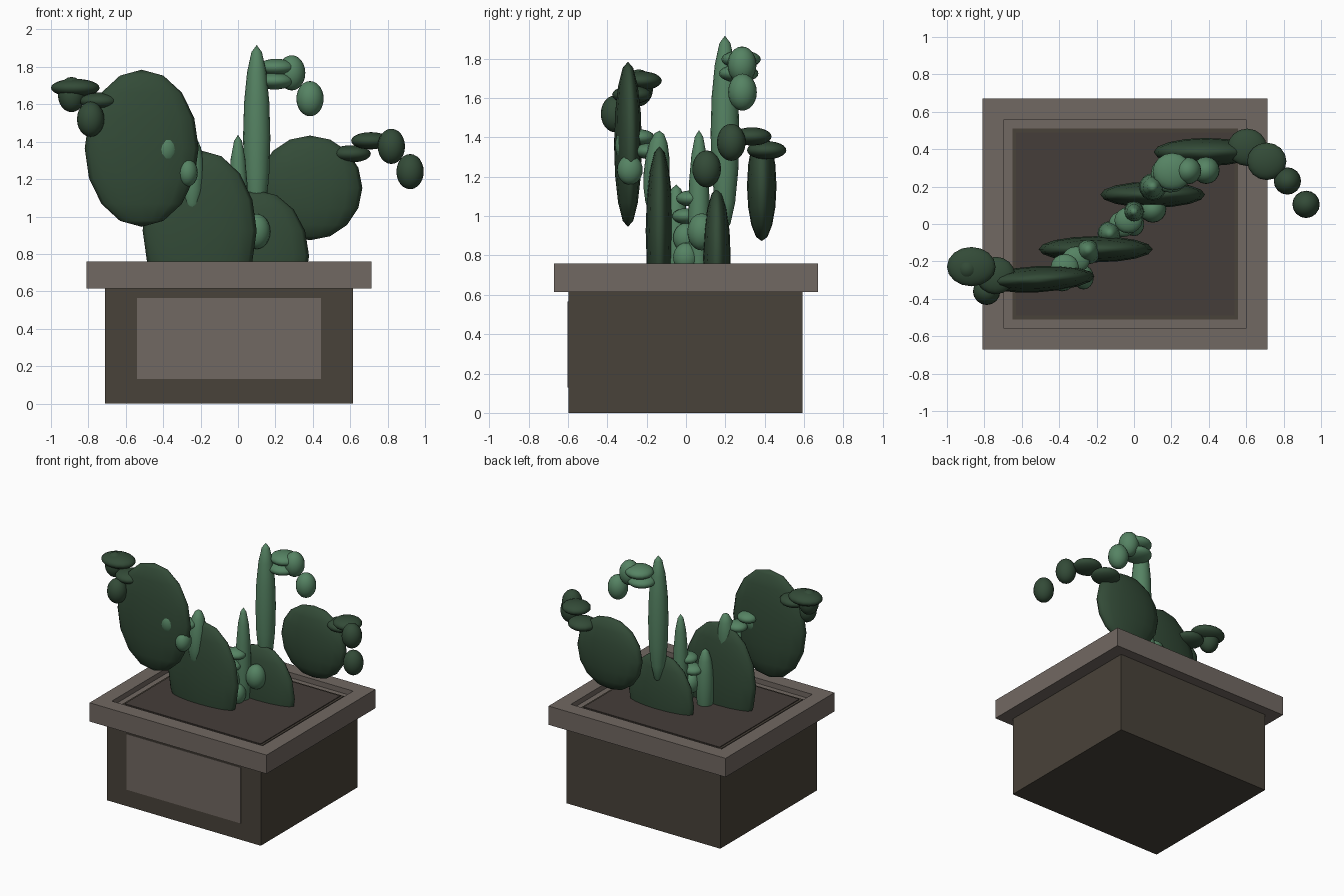
import bpy, bmesh
from math import radians

if "Cube" in bpy.data.objects:
    bpy.data.objects.remove(bpy.data.objects["Cube"], do_unlink=True)


def material(name, srgb):
    lin = [(c / 255) ** 2.2 for c in srgb] + [1]
    m = bpy.data.materials.new(name)
    m.use_nodes = True
    m.diffuse_color = lin
    m.node_tree.nodes["Principled BSDF"].inputs["Base Color"].default_value = lin
    return m


DARK_STONE = material("dark stone", (74, 68, 60))
LIGHT_STONE = material("light stone", (113, 104, 98))
SOIL = material("soil", (71, 64, 60))
DARK_GREEN = material("dark green", (54, 76, 58))
LIGHT_GREEN = material("light green", (86, 130, 99))


def add_object(name, bm, mat):
    mesh = bpy.data.meshes.new(name)
    bm.to_mesh(mesh)
    bm.free()
    mesh.materials.append(mat)
    ob = bpy.data.objects.new(name, mesh)
    bpy.context.collection.objects.link(ob)
    return ob


def box(name, x, y, z, mat, wall=0, depth=0):
    """Box from ranges; wall and depth sink a recess into the top face."""
    bm = bmesh.new()
    bmesh.ops.create_cube(bm, size=1)
    for v in bm.verts:
        for i, (lo, hi) in enumerate((x, y, z)):
            v.co[i] = lo if v.co[i] < 0 else hi
    if wall:
        bm.normal_update()
        top = max(bm.faces, key=lambda f: f.calc_center_median().z)
        bmesh.ops.inset_region(bm, faces=[top], thickness=wall)
        inner = bmesh.ops.extrude_discrete_faces(bm, faces=[top])["faces"][0]
        bmesh.ops.translate(bm, verts=inner.verts, vec=(0, 0, -depth))
    return add_object(name, bm, mat)


def ellipsoid(name, centre, radii, mat, rings=8, tilt=0, yaw=0):
    bm = bmesh.new()
    bmesh.ops.create_uvsphere(bm, u_segments=16, v_segments=rings, radius=1)
    bmesh.ops.scale(bm, vec=radii, verts=bm.verts)
    for f in bm.faces:
        f.smooth = True
    ob = add_object(name, bm, mat)
    ob.location = centre
    ob.rotation_euler = (radians(tilt), 0, radians(yaw))
    return ob


# Pot: body, front panel, hollow rim and soil
box("pot_body", (-.71, .615), (-.598, .592), (0, .614), DARK_STONE)
box("front_panel", (-.54, .445), (-.603, -.597), (.13, .565), LIGHT_STONE)
box("pot_rim", (-.81, .715), (-.67, .67), (.614, .76), LIGHT_STONE, .16, .04)
box("soil_border", (-.65, .555), (-.51, .51), (.7, .726), DARK_STONE)
box("soil", (-.632, .538), (-.49, .49), (.7, .732), SOIL)

# Flat cactus pads
for name, centre, radii, yaw in (
    ("tall_pad", (-.515, -.295, 1.365), (.305, .07, .42), 3),
    ("front_pad", (-.205, -.135, .925), (.305, .07, .43), 0),
    ("low_pad", (.1, .157, .79), (.28, .07, .35), 0),
    ("back_pad", (.385, .385, 1.153), (.28, .075, .28), 0),
):
    ellipsoid(name, centre, radii, DARK_GREEN, yaw=yaw)

# Upright spikes
for name, centre, width, half_height, tilt in (
    ("tall_spike", (.1, .198, 1.42), .073, .497, 0),
    ("middle_spike", (0, .066, 1), .055, .437, 0),
    ("short_spike", (-.13, -.05, .87), .065, .29, 0),
    ("pad_spike", (-.245, -.15, 1.22), .065, .215, -4),
):
    ellipsoid(name, centre, (width, width, half_height), LIGHT_GREEN, tilt=tilt)

# Drooping arms made of flat discs and round buds
DISC, BUD = (.105, .1, .046), (.073, .073, .094)
SMALL_DISC, SMALL_BUD = (.075, .07, .04), (.055, .065, .075)
ARMS = {
    "right_arm": (DARK_GREEN, (
        (DISC, (.605, .41, 1.335)), (DISC, (.71, .335, 1.405)),
        (BUD, (.82, .23, 1.375)), (BUD, (.92, .105, 1.24)))),
    "left_arm": (DARK_GREEN, (
        (DISC, (-.74, -.275, 1.617)), ((.13, .105, .048), (-.87, -.228, 1.688)),
        (BUD, (-.89, -.24, 1.652)), (BUD, (-.788, -.36, 1.52)))),
    "tall_spike_arm": (LIGHT_GREEN, (
        (DISC, (.195, .268, 1.725)), (DISC, (.205, .28, 1.797)),
        (BUD, (.287, .285, 1.768)), (BUD, (.385, .287, 1.63)))),
    "middle_spike_arm": (LIGHT_GREEN, (
        (SMALL_DISC, (-.03, .02, 1.09)), (SMALL_DISC, (-.06, 0, 1)),
        (SMALL_BUD, (-.05, 0, .89)), (SMALL_BUD, (0, 0, .79)),
        (BUD, (.1, .08, .92)))),
    "pad_spike_arm": (LIGHT_GREEN, (
        (SMALL_DISC, (-.31, -.19, 1.33)), (SMALL_DISC, (-.37, -.23, 1.4)),
        (BUD, (-.385, -.287, 1.36)), (SMALL_BUD, (-.27, -.285, 1.235)))),
}
for arm, (mat, parts) in ARMS.items():
    for i, (radii, centre) in enumerate(parts, 1):
        ellipsoid(f"{arm}_{i}", centre, radii, mat, rings=12)
